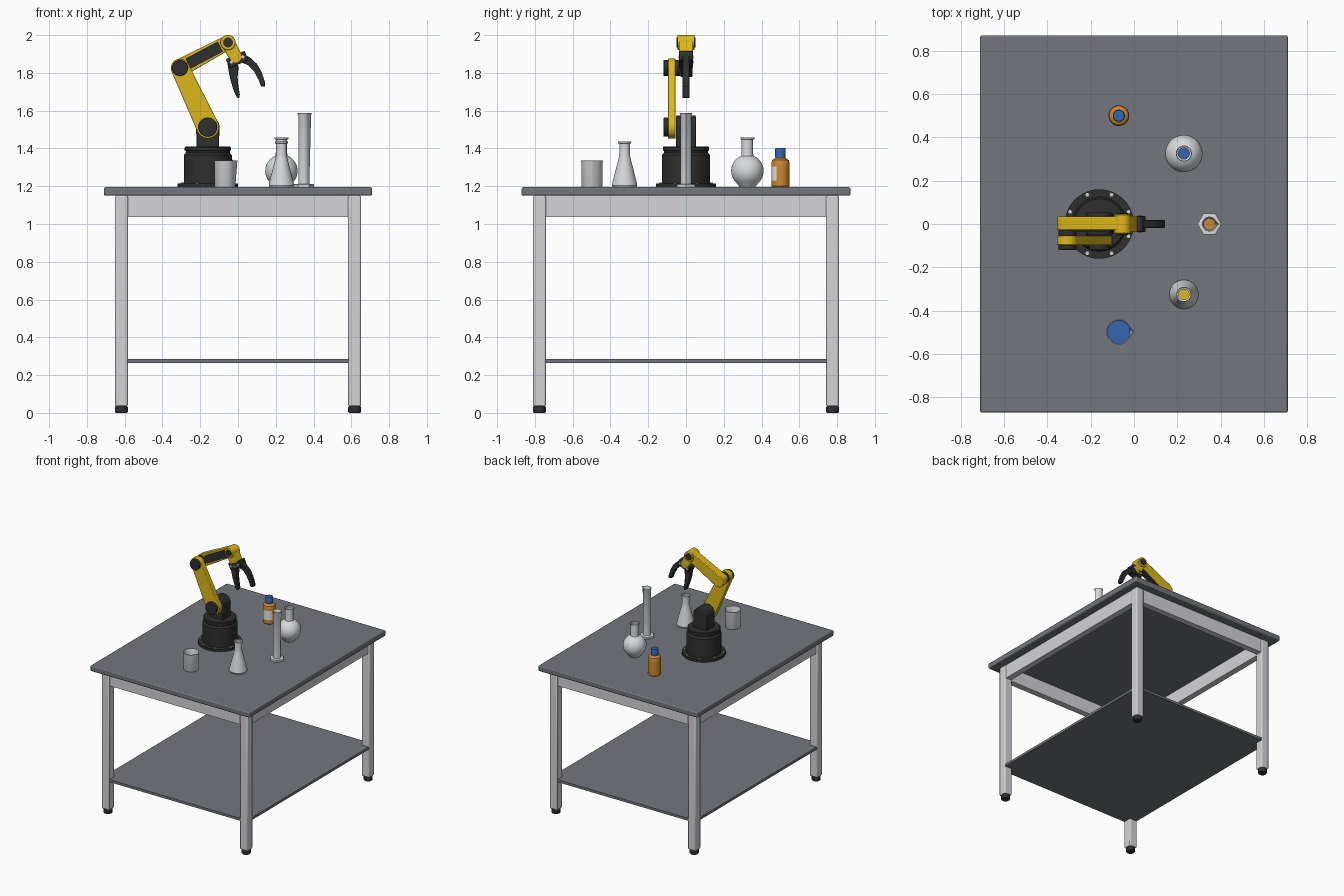
import bpy, bmesh, math
from mathutils import Vector

cube = bpy.data.objects.get("Cube")
if cube:
    bpy.data.objects.remove(cube, do_unlink=True)


def material(name, r, g, b):
    m = bpy.data.materials.new(name)
    m.use_nodes = True
    m.diffuse_color = (r, g, b, 1)
    m.node_tree.nodes["Principled BSDF"].inputs["Base Color"].default_value = (r, g, b, 1)
    return m


GREY = material("worktop grey", .17, .18, .2)
FRAME = material("frame light grey", .66, .66, .69)
BLACK = material("soft black", .028, .028, .028)
YELLOW = material("machine yellow", .72, .48, .01)
GLASS = material("pale glass", .68, .7, .72)
BLUE = material("blue", .035, .13, .45)
AMBER = material("amber", .6, .25, .03)
LABEL = material("label white", .8, .8, .78)
TOP = 1.195


def finish(name, bm, mats, bevel=0, rule=None):
    """Turn a bmesh into a shaded object, colouring faces by an optional rule."""
    bmesh.ops.recalc_face_normals(bm, faces=bm.faces)
    for f in bm.faces:
        f.smooth = True
        if rule:
            f.normal_update()
            f.material_index = int(rule(f.calc_center_median(), f.normal))
    mesh = bpy.data.meshes.new(name)
    bm.to_mesh(mesh)
    bm.free()
    mesh.set_sharp_from_angle(angle=math.radians(32))
    for m in mats:
        mesh.materials.append(m)
    ob = bpy.data.objects.new(name, mesh)
    bpy.context.collection.objects.link(ob)
    if bevel:
        mod = ob.modifiers.new("bevel", 'BEVEL')
        mod.width, mod.segments, mod.limit_method = bevel, 2, 'ANGLE'
    return ob


def box(name, lo, hi, mat, bevel=0):
    bm = bmesh.new()
    bmesh.ops.create_cube(bm, size=1)
    for v in bm.verts:
        v.co = [(a + b) / 2 + c * (b - a) for a, b, c in zip(lo, hi, v.co)]
    return finish(name, bm, [mat], bevel)


def lathe(name, profile, x, y, mats, segs=40, rule=None, spout=0):
    """Spin an (r, z) profile around a vertical axis at x, y."""
    bm = bmesh.new()
    rings = []
    top = max(z for r, z in profile)
    for r, z in profile:
        if r == 0:
            rings.append([bm.verts.new((x, y, z))] * segs)
            continue
        ring = []
        for i in range(segs):
            a = math.tau * i / segs
            pull = spout * max(0, math.cos(a)) ** 30 if z > top - .01 else 0
            ring.append(bm.verts.new((x + (r + pull) * math.cos(a), y + r * math.sin(a), z)))
        rings.append(ring)
    for p, q in zip(rings, rings[1:]):
        for i in range(segs):
            j = (i + 1) % segs
            corners = list(dict.fromkeys((p[i], p[j], q[j], q[i])))
            if len(corners) > 2:
                bm.faces.new(corners)
    return finish(name, bm, mats, rule=rule)


def prism(name, outline, y0, y1, mats, bevel=0, rule=None):
    """Extrude an (x, z) outline along y."""
    bm = bmesh.new()
    face = bm.faces.new([bm.verts.new((x, y0, z)) for x, z in outline])
    ext = bmesh.ops.extrude_face_region(bm, geom=[face])["geom"]
    verts = [g for g in ext if isinstance(g, bmesh.types.BMVert)]
    bmesh.ops.translate(bm, verts=verts, vec=(0, y1 - y0, 0))
    return finish(name, bm, mats, bevel, rule)


def capsule(a, b, ra, rb, n=14):
    """Outline of a link with round ends."""
    t = math.atan2(b[1] - a[1], b[0] - a[0])
    ends = [(a, ra, t + math.pi / 2), (b, rb, t - math.pi / 2)]
    return [(c[0] + r * math.cos(s + math.pi * i / n), c[1] + r * math.sin(s + math.pi * i / n))
            for c, r, s in ends for i in range(n + 1)]


def disc(name, c, r, y0, y1, mat, bevel=0, n=32):
    ring = [(c[0] + r * math.cos(math.tau * i / n), c[1] + r * math.sin(math.tau * i / n)) for i in range(n)]
    return prism(name, ring, y0, y1, [mat], bevel)


# Bench
box("worktop", (-.71, -.87, 1.15), (.71, .87, TOP), GREY, .008)
box("lower_shelf", (-.648, -.808, .265), (.648, .808, .285), GREY)
for s in (-1, 1):
    for t in (-1, 1):
        cx, cy = s * .617, t * .776
        box("leg", (cx - .034, cy - .034, .035), (cx + .034, cy + .034, 1.15), FRAME, .008)
        lathe("foot", [(0, 0), (.03, 0), (.034, .006), (.034, .03), (.03, .036), (0, .036)], cx, cy, [BLACK], 24)
    box("end_apron", (-.585, s * .776 - .025, 1.037), (.585, s * .776 + .025, 1.15), FRAME)
    box("side_apron", (s * .617 - .025, -.745, 1.037), (s * .617 + .025, .745, 1.15), FRAME)

# Robot base
BX = -.16
lathe("robot_base", [(0, TOP), (.16, TOP), (.16, 1.214), (.127, 1.214), (.127, 1.365), (.116, 1.378),
                     (.116, 1.386), (.122, 1.39), (.122, 1.405), (.116, 1.411), (0, 1.411)], BX, 0, [BLACK], 48)
for i in range(8):
    a = math.tau * (i + .5) / 8
    lathe("base_bolt", [(0, 1.21), (.009, 1.21), (.009, 1.22), (0, 1.22)],
          BX + .146 * math.cos(a), .146 * math.sin(a), [FRAME], 6)

# Robot arm
shoulder, elbow, wrist, hand = (BX, 1.513), (-.307, 1.826), (-.053, 1.961), (-.012, 1.885)
prism("shoulder_housing", capsule((BX, 1.44), shoulder, .06, .062), -.052, .052, [BLACK], .006)
box("shoulder_block", (BX - .06, -.052, 1.405), (BX + .06, .052, 1.47), BLACK, .004)
prism("upper_arm", capsule(shoulder, elbow, .06, .049), -.096, -.055, [YELLOW], .004)
for joint, r in ((shoulder, .05), (elbow, .042)):
    disc("joint_cap", joint, r, -.12, -.094, BLACK, .004)
disc("elbow_drum", elbow, .042, -.058, -.02, BLACK)
under = Vector((.47, 0, -.88))
prism("forearm", capsule(elbow, wrist, .048, .038), -.028, .034, [YELLOW, BLACK], .004,
      rule=lambda c, n: n.dot(under) > .6 and c.x < -.12)


def along(t):
    return [p + (q - p) * t for p, q in zip(elbow, wrist)]


def strip(a, b, w):
    """Rectangular outline between two points."""
    d = (Vector(b) - Vector(a)).normalized() * w
    return [(a[0] - d.y, a[1] + d.x), (b[0] - d.y, b[1] + d.x), (b[0] + d.y, b[1] - d.x), (a[0] + d.y, a[1] - d.x)]


prism("forearm_panel", strip(along(.17), along(.84), .03), -.036, -.027, [BLACK])
disc("wrist_drum", wrist, .04, -.045, .045, YELLOW, .004)
for s in (-1, 1):
    disc("wrist_cap", wrist, .026, s * .04, s * .05, BLACK)
prism("wrist_link", capsule(wrist, hand, .037, .034), -.036, .036, [YELLOW], .004)

# Gripper
prism("gripper_palm", strip((-.054, 1.848), (.045, 1.893), .026), -.036, .036, [BLACK], .004)
for c in ((-.035, 1.857), (.027, 1.885)):
    disc("gripper_pin", c, .008, -.041, .041, FRAME, n=12)
prism("left_finger", [(-.058, 1.865), (-.048, 1.8), (-.038, 1.755), (-.02, 1.7), (-.005, 1.668), (.006, 1.667),
                      (.01, 1.685), (.002, 1.73), (-.002, 1.78), (.003, 1.83), (-.01, 1.865)],
      -.018, .018, [BLACK], .003)
prism("right_finger", [(.01, 1.875), (.03, 1.9), (.065, 1.88), (.1, 1.848), (.125, 1.805), (.143, 1.75),
                       (.143, 1.727), (.122, 1.728), (.108, 1.765), (.085, 1.808), (.055, 1.84), (.02, 1.855)],
      -.018, .018, [BLACK], .003)


# Glassware
def vessel(name, outer, x, y, liquid, level, radius, wall=.004, spout=0):
    """Open glass vessel with an inner wall and a liquid disc."""
    inner = [(max(r - wall, .003), max(z, TOP + wall)) for r, z in reversed(outer)]
    lathe(name, [(0, TOP)] + outer + inner + [(0, TOP + wall)], x, y, [GLASS], spout=spout)
    lathe(name + "_liquid", [(0, level - .008), (radius, level - .008), (radius, level), (0, level)], x, y, [liquid])


vessel("beaker", [(.053, TOP), (.056, TOP + .005), (.056, 1.327), (.059, 1.336)], -.07, -.498, BLUE, 1.265, .052, spout=.01)
vessel("conical_flask", [(.062, TOP), (.067, TOP + .01), (.064, 1.222), (.031, 1.35), (.028, 1.37),
                         (.028, 1.425), (.035, 1.428), (.035, 1.437)], .23, -.325, YELLOW, 1.26, .048)
ball = [(.086 * math.cos(a), 1.281 + .086 * math.sin(a))
        for a in (math.radians(-87 + 155 * i / 16) for i in range(17))]
vessel("round_flask", [(.04, TOP)] + ball[4:] + [(.03, 1.38), (.03, 1.447), (.037, 1.45), (.037, 1.459)],
       .23, .325, BLUE, 1.285, .08)
vessel("measuring_cylinder", [(.029, TOP), (.029, 1.578), (.034, 1.587)], .348, 0, AMBER, 1.43, .026, spout=.01)
lathe("cylinder_base", [(0, TOP), (.055, TOP), (.055, 1.21), (.03, 1.213), (.028, 1.213)], .348, 0, [GLASS], 6)

# Reagent bottle with a label band on its front
lathe("bottle", [(0, TOP), (.044, TOP), (.048, 1.2), (.048, 1.23), (.048, 1.305), (.048, 1.325), (.044, 1.338),
                 (.034, 1.346), (.024, 1.35), (.024, 1.36), (0, 1.36)], -.07, .5, [AMBER, LABEL],
      rule=lambda c, n: 1.23 < c.z < 1.305 and n.y < -.52)
lathe("bottle_cap", [(0, 1.352), (.028, 1.352), (.028, 1.396), (.025, 1.402), (0, 1.402)], -.07, .5, [BLUE])
